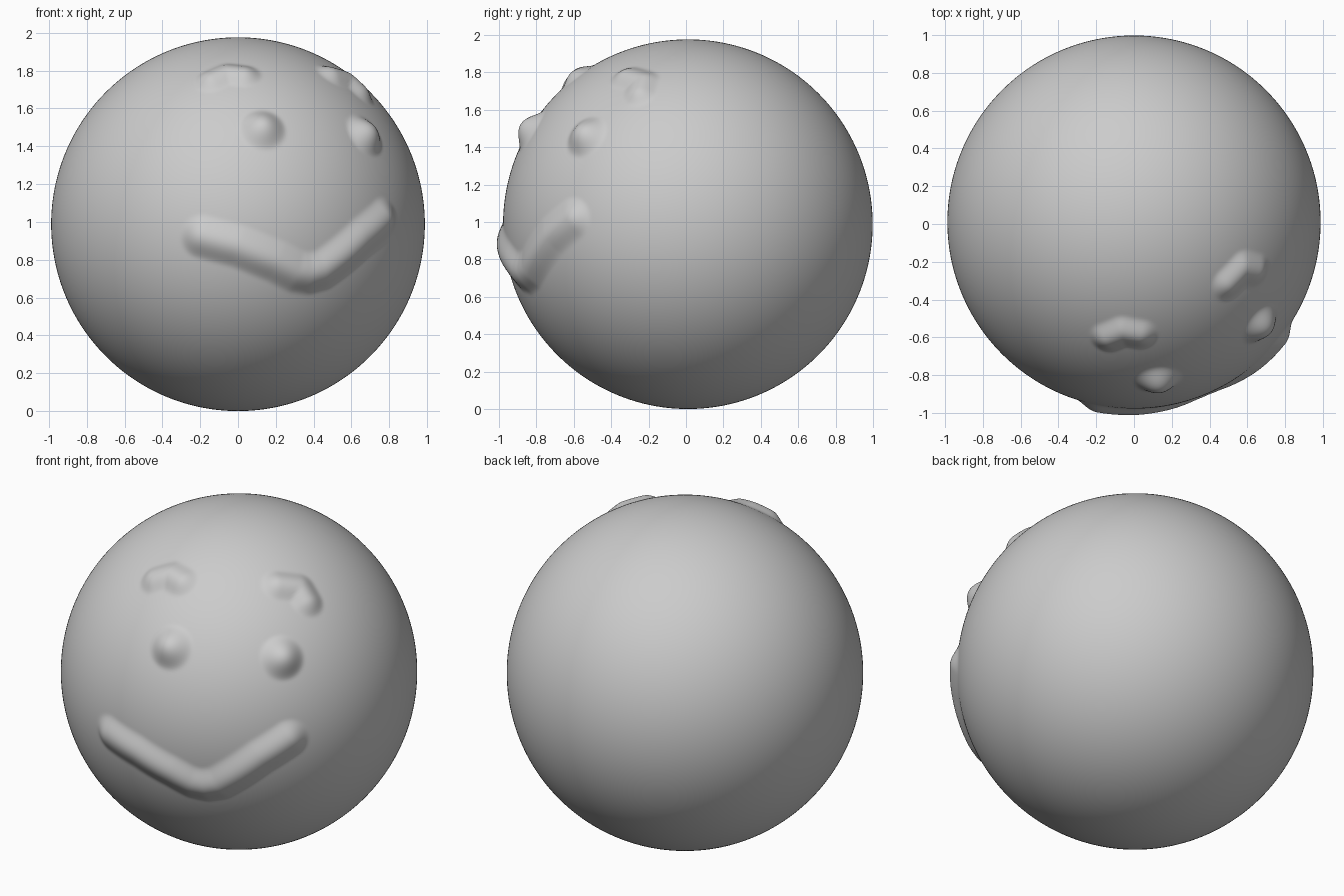
import bpy, bmesh, math
from mathutils import Vector
from mathutils.geometry import intersect_point_line

if "Cube" in bpy.data.objects:
    bpy.data.objects.remove(bpy.data.objects["Cube"])

R = 0.988
CENTRE = Vector((0, 0.01, R))
N = 110  # grid cells along each side of the cube that becomes the ball


def on_ball(x, z):
    """Unit direction of the front-facing ball point seen at (x, z)."""
    dz = z - R
    return Vector((x, -math.sqrt(R * R - x * x - dz * dz), dz)).normalized()


def stroke(points, height, radius):
    """Raised clay stroke: fine path on the unit ball, with height and width."""
    dirs = [on_ball(*p) for p in points]
    path = [dirs[0]]
    for a, b in zip(dirs, dirs[1:]):
        path += [a.slerp(b, i / 3) for i in (1, 2, 3)]
    return path, height, radius


def distance(p, path):
    if len(path) == 1:
        return (p - path[0]).length
    best = 9
    for a, b in zip(path, path[1:]):
        q, t = intersect_point_line(p, a, b)
        q = a if t < 0 else b if t > 1 else q
        best = min(best, (p - q).length)
    return best


strokes = [
    # mouth
    stroke([(-0.19, 0.92), (0.0, 0.87), (0.2, 0.79), (0.31, 0.735), (0.38, 0.725),
            (0.45, 0.745), (0.55, 0.82), (0.66, 0.92), (0.77, 1.015)], 0.04, 0.125),
    # eyes
    stroke([(0.13, 1.49)], 0.062, 0.135),
    stroke([(0.675, 1.46)], 0.062, 0.135),
    # brows
    stroke([(-0.14, 1.75), (-0.06, 1.785), (0.03, 1.775)], 0.036, 0.105),
    stroke([(0.50, 1.775), (0.58, 1.75), (0.645, 1.69)], 0.036, 0.105),
]
face_dir = on_ball(0.4, 1.2)

# ball: evenly gridded cube pushed out to a sphere
bm = bmesh.new()
bmesh.ops.create_cube(bm, size=2)
bmesh.ops.subdivide_edges(bm, edges=bm.edges[:], cuts=N - 1, use_grid_fill=True)
for v in bm.verts:
    d = Vector([math.tan(c * math.pi / 4) for c in v.co]).normalized()
    r = R
    if d.dot(face_dir) > 0.5:
        lift = 0
        for path, height, radius in strokes:
            t = distance(d, path) / radius
            if t < 1:
                lift = max(lift, height * (1 - t * t) ** 2)
        r += lift
    v.co = CENTRE + d * r
bmesh.ops.recalc_face_normals(bm, faces=bm.faces[:])
for f in bm.faces:
    f.smooth = True

mesh = bpy.data.meshes.new("smiling_ball")
bm.to_mesh(mesh)
bm.free()
ball = bpy.data.objects.new("smiling_ball", mesh)
bpy.context.collection.objects.link(ball)
